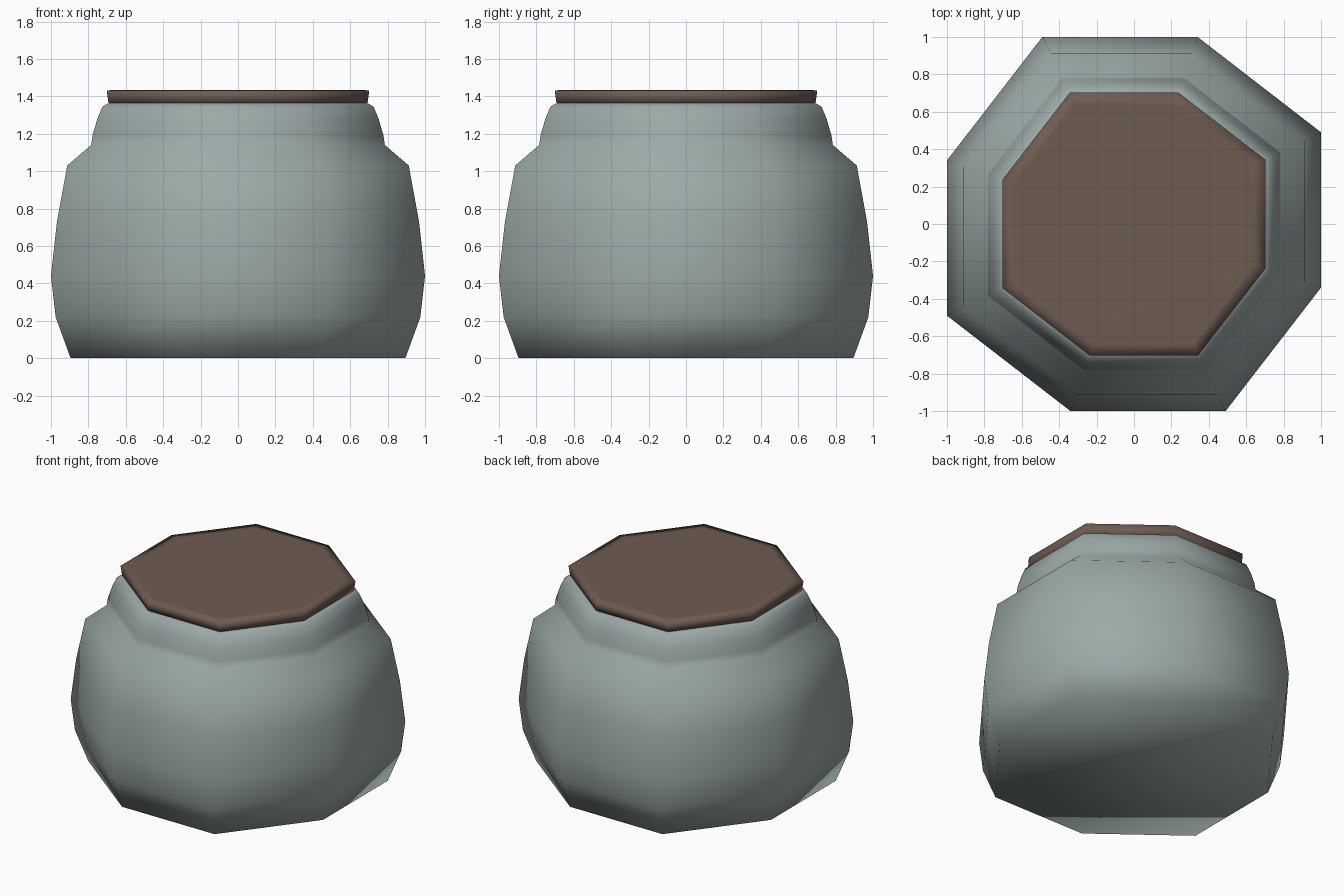
import bpy, bmesh
from mathutils import Matrix
import math

if "Cube" in bpy.data.objects:
    bpy.data.objects.remove(bpy.data.objects["Cube"])


def material(name, rgb):
    m = bpy.data.materials.new(name)
    m.diffuse_color = (*rgb, 1)
    m.use_nodes = True
    m.node_tree.nodes["Principled BSDF"].inputs["Base Color"].default_value = m.diffuse_color
    return m


# Slightly twisted octagon: two corners repeated by quarter turns
CORNERS = [(1.0, 0.49), (0.34, 1.0)]
OUTLINE = []
for quarter in range(4):
    turn = Matrix.Rotation(quarter * math.pi / 2, 2)
    for c in CORNERS:
        x, y = c
        cs, sn = turn[0][0], turn[1][0]
        OUTLINE.append((x * cs - y * sn, x * sn + y * cs))


def stacked(name, profile, mat):
    """Loft the outline through (scale, height) rings and cap both ends."""
    bm = bmesh.new()
    rings = [[bm.verts.new((x * s, y * s, z)) for x, y in OUTLINE] for s, z in profile]
    for a, b in zip(rings, rings[1:]):
        for i in range(8):
            j = (i + 1) % 8
            bm.faces.new((a[i], a[j], b[j], b[i]))
    bm.faces.new(rings[0][::-1])
    bm.faces.new(rings[-1])
    for f in bm.faces:
        f.smooth = True
    me = bpy.data.meshes.new(name)
    bm.to_mesh(me)
    bm.free()
    me.materials.append(mat)
    ob = bpy.data.objects.new(name, me)
    bpy.context.collection.objects.link(ob)
    return ob


glaze = material("grey green glaze", (0.33, 0.40, 0.39))
wood = material("brown lid", (0.155, 0.105, 0.082))

# Bulging pot with a shoulder and a rounded neck
stacked("pot_body", [(0.895, 0), (0.975, 0.22), (1.0, 0.44), (0.968, 0.73),
                     (0.913, 1.03), (0.785, 1.14), (0.778, 1.19), (0.752, 1.28),
                     (0.725, 1.345), (0.69, 1.365)], glaze)

# Thin flat lid, with an inner ring that keeps the top flat
stacked("pot_lid", [(0.692, 1.36), (0.702, 1.432), (0.64, 1.434)], wood)
